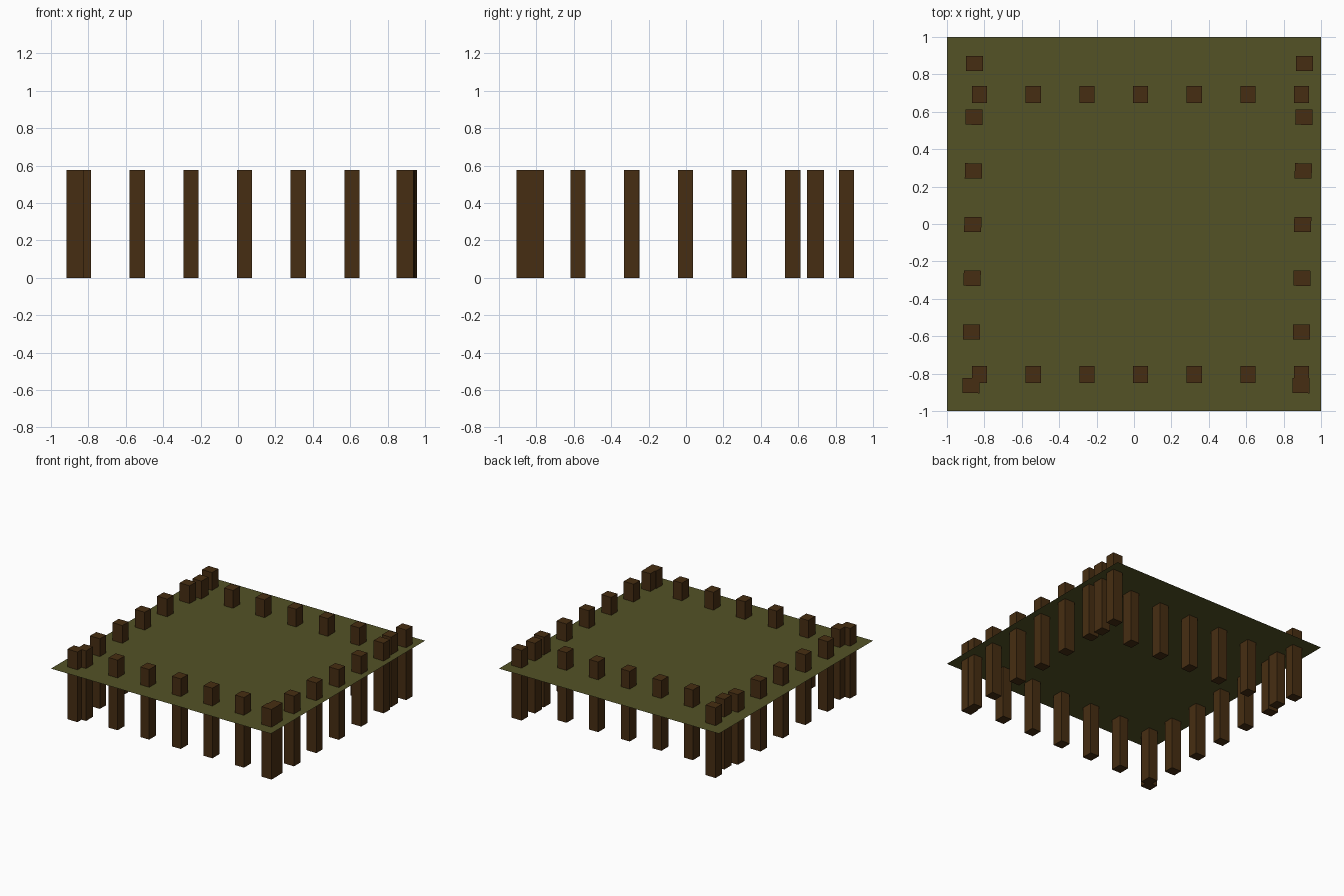
import bpy
import math

if "Cube" in bpy.data.objects:
    bpy.data.objects.remove(bpy.data.objects["Cube"])


def material(name, rgb):
    m = bpy.data.materials.new(name)
    m.diffuse_color = (*rgb, 1)
    m.use_nodes = True
    m.node_tree.nodes["Principled BSDF"].inputs["Base Color"].default_value = m.diffuse_color
    return m


wood = material("dark_brown_wood", (0.062, 0.027, 0.006))
olive = material("olive_panel", (0.087, 0.084, 0.019))

POST_HEIGHT = 0.576
PANEL_HEIGHT = 0.43
SPACING = 0.287
COUNT = 7


def post(name, x, y, angle):
    bpy.ops.mesh.primitive_cube_add(size=1, location=(x, y, POST_HEIGHT / 2),
                                    rotation=(0, 0, angle))
    ob = bpy.context.object
    ob.name = name
    ob.scale = (0.081, 0.091, POST_HEIGHT)
    ob.data.materials.append(wood)


# Thin square sheet the posts pass through
bpy.ops.mesh.primitive_plane_add(size=2, location=(0, 0, PANEL_HEIGHT))
panel = bpy.context.object
panel.name = "flat_panel"
panel.data.materials.append(olive)

# Front and back rows of posts
for row, y in (("front", -0.805), ("back", 0.693)):
    for i in range(COUNT):
        post(f"{row}_post_{i + 1}", -0.826 + i * SPACING, y, 0)

# Side rows, turned a quarter and very slightly askew
tilt = math.radians(0.6)
for row, x in (("left", -0.862), ("right", 0.902)):
    for i in range(COUNT):
        y = -0.864 + i * SPACING
        post(f"{row}_post_{i + 1}", x + y * math.tan(tilt), y, math.pi / 2 - tilt)
